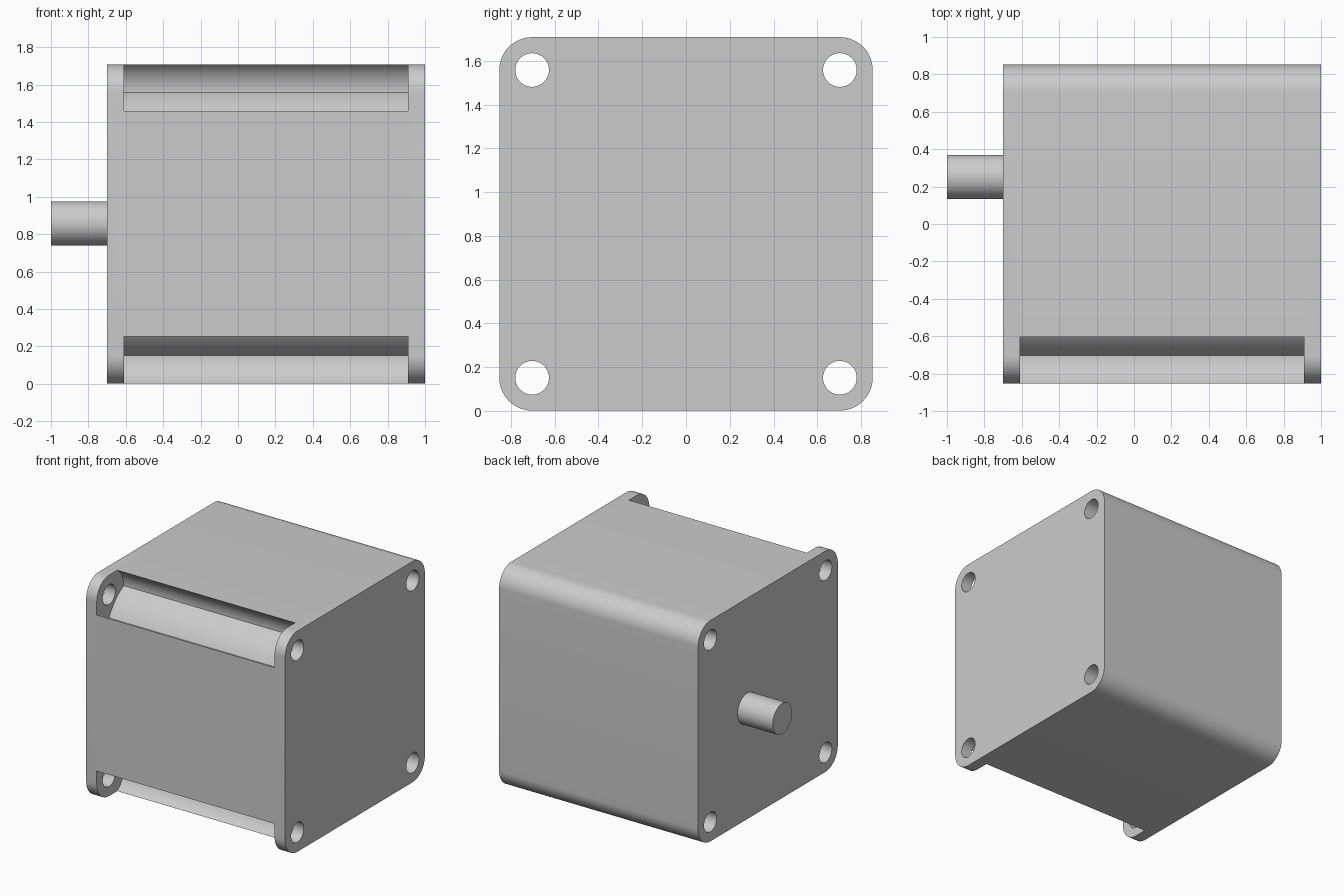
import bpy, bmesh
from math import sin, cos, pi, radians

if "Cube" in bpy.data.objects:
    bpy.data.objects.remove(bpy.data.objects["Cube"])

HALF = 0.853          # half width of the square body
CZ = 0.855            # height of the body centre
INSET = 0.15          # corner radius, also hole distance from the sides


def arc(cx, cy, r, a0, a1, n):
    return [(cx + r * cos(radians(a0 + (a1 - a0) * i / n)),
             cy + r * sin(radians(a0 + (a1 - a0) * i / n))) for i in range(n + 1)]


def prism(name, pts, x0, x1):
    """Extrude a closed (y, z) profile along x."""
    bm = bmesh.new()
    face = bm.faces.new([bm.verts.new((x0, y, z)) for y, z in pts])
    ext = bmesh.ops.extrude_face_region(bm, geom=[face])
    verts = [v for v in ext["geom"] if isinstance(v, bmesh.types.BMVert)]
    bmesh.ops.translate(bm, verts=verts, vec=(x1 - x0, 0, 0))
    bmesh.ops.recalc_face_normals(bm, faces=bm.faces[:])
    mesh = bpy.data.meshes.new(name)
    bm.to_mesh(mesh)
    bm.free()
    ob = bpy.data.objects.new(name, mesh)
    bpy.context.collection.objects.link(ob)
    return ob


def select(ob):
    bpy.ops.object.select_all(action='DESELECT')
    ob.select_set(True)
    bpy.context.view_layer.objects.active = ob


def cut(ob, cutter):
    cutter.hide_render = True
    mod = ob.modifiers.new("cut", 'BOOLEAN')
    mod.operation, mod.solver, mod.object = 'DIFFERENCE', 'EXACT', cutter
    select(ob)
    bpy.ops.object.modifier_apply(modifier=mod.name)
    bpy.data.objects.remove(cutter)


# Motor body: square block with rounded long edges
c = HALF - INSET
outline = []
for k, (sy, sz) in enumerate([(1, 1), (-1, 1), (-1, -1), (1, -1)]):
    outline += arc(sy * c, CZ + sz * c, INSET, 90 * k, 90 * k + 90, 16)
body = prism("motor_body", outline, -0.7, 1.0)

# Corner notches between the end flanges, on the two front edges
side = arc(INSET, INSET, 0.18, -56.3, 0, 12)
ridge = []
for i in range(1, 10):
    t = i / 10
    dip = 0.014 * 4 * t * (1 - t)
    ridge.append((0.33 - 0.18 * t - dip, 0.15 + 0.18 * t - dip))
notch = ([(-0.1, -0.1), (0.25, -0.1)] + side + ridge
         + [(b, a) for a, b in reversed(side)] + [(-0.1, 0.25)])
for s in (1, -1):
    pts = [(-HALF + a, CZ + s * (HALF - b)) for a, b in notch]
    cut(body, prism("notch_cutter", pts, -0.61, 0.91))

# Mounting holes right through
for sy in (1, -1):
    for sz in (1, -1):
        pts = arc(sy * c, CZ + sz * c, 0.077, 0, 360, 40)[:-1]
        cut(body, prism("hole_cutter", pts, -0.9, 1.2))

# Off-centre drive shaft
shaft = prism("drive_shaft", arc(0.252, 0.858, 0.118, 0, 360, 48)[:-1], -1.0, -0.69)

for ob in (body, shaft):
    select(ob)
    bpy.ops.object.shade_smooth_by_angle(angle=radians(30))
